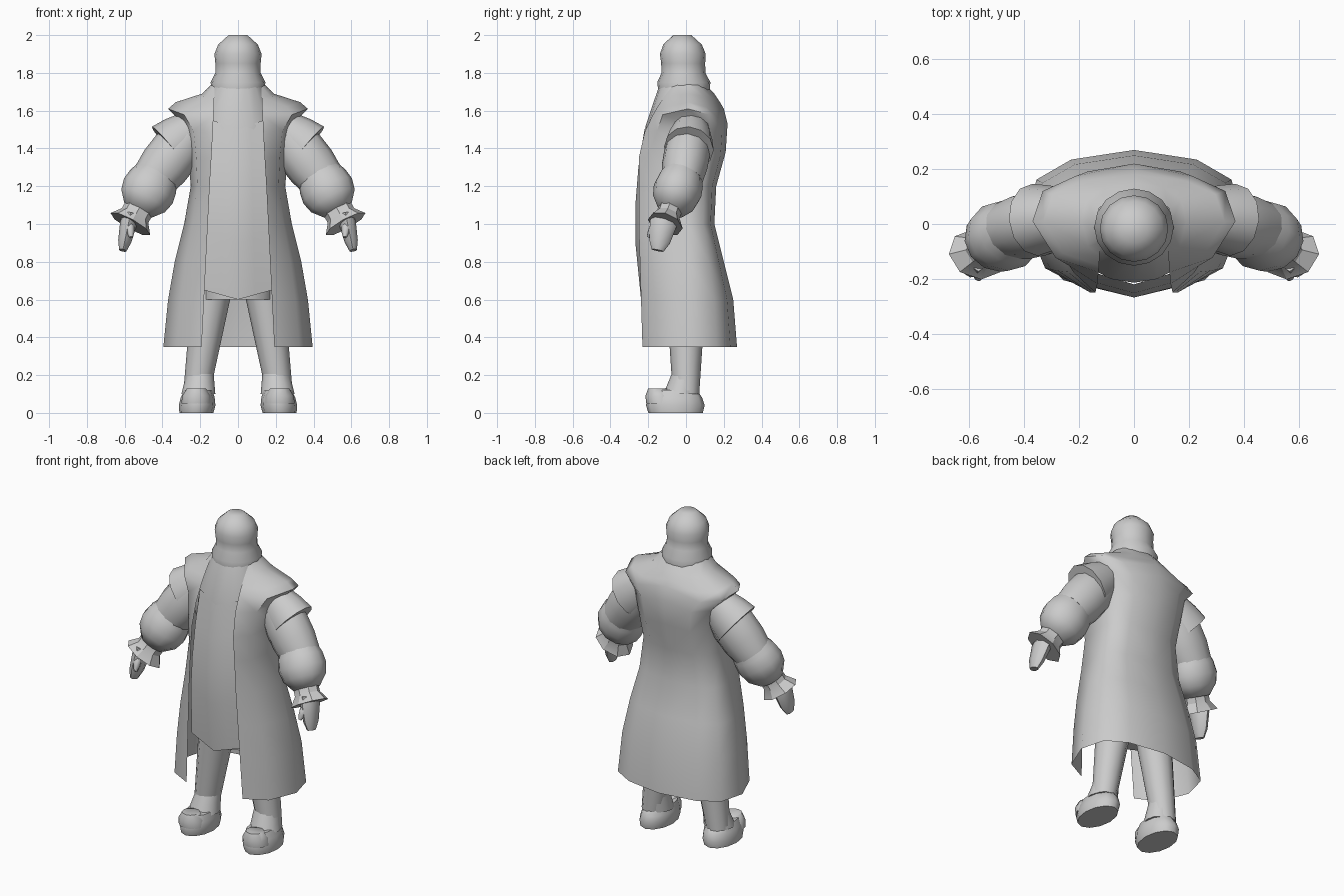
import bpy, bmesh, math
from mathutils import Vector

cube = bpy.data.objects.get("Cube")
if cube:
    bpy.data.objects.remove(cube, do_unlink=True)

GREY = (0.6, 0.6, 0.6, 1)
grey = bpy.data.materials.new("plain grey")
grey.use_nodes = True
grey.diffuse_color = GREY
grey.node_tree.nodes["Principled BSDF"].inputs["Base Color"].default_value = GREY


def loft(name, rings, closed=False, mirror=False, angle=60):
    """Skin a list of equal-length point rows."""
    bm = bmesh.new()
    rows = [[bm.verts.new(point) for point in ring] for ring in rings]
    count = len(rows[0])
    for lower, upper in zip(rows, rows[1:]):
        for i in range(count if closed else count - 1):
            j = (i + 1) % count
            bm.faces.new((lower[i], lower[j], upper[j], upper[i]))
    if closed:
        bm.faces.new(rows[0])
        bm.faces.new(rows[-1])
    bmesh.ops.recalc_face_normals(bm, faces=bm.faces)
    mesh = bpy.data.meshes.new(name)
    bm.to_mesh(mesh)
    bm.free()
    mesh.materials.append(grey)
    obj = bpy.data.objects.new(name, mesh)
    bpy.context.collection.objects.link(obj)
    if mirror:
        obj.modifiers.new("mirror", 'MIRROR')
    bpy.ops.object.select_all(action='DESELECT')
    obj.select_set(True)
    bpy.context.view_layer.objects.active = obj
    bpy.ops.object.shade_smooth_by_angle(angle=math.radians(angle))


def tube(name, start, end, radii, depth=1.0, sides=12, level=False, mirror=True, angle=60):
    """Evenly spaced elliptical rings from start to end; level keeps them horizontal."""
    start, end = Vector(start), Vector(end)
    axis = Vector((0, 0, 1)) if level else (end - start).normalized()
    across = Vector((0, 1, 0)).cross(axis).normalized()
    back = axis.cross(across)
    rings = []
    for step, radius in enumerate(radii):
        centre = start.lerp(end, step / (len(radii) - 1))
        turns = [math.tau * side / sides for side in range(sides)]
        rings.append([centre + radius * (across * math.cos(turn) + back * depth * math.sin(turn))
                      for turn in turns])
    loft(name, rings, closed=True, mirror=mirror, angle=angle)


def opening(z):
    """Half width of the gap between the coat's front edges."""
    return 0.21 - 0.05 * z


def coat_section(z, width, back):
    """Half outline of the coat, from its front edge round to the spine."""
    front = 1.4 * max(0, z - 1.38) ** 2 + 0.03 * max(0, 1 - z) - 0.25
    edge = opening(z)
    outline = [(edge, front), (edge + (width - edge) * 0.65, front * 0.7), (width, 0.01),
               (width * 0.9, back * 0.6), (width * 0.58, back * 0.87), (0, back)]
    # The shoulder cape arches down to front and back
    sag = 5 * max(0, z - 1.2)
    return [(x, y, z - sag * y * y * min(1, 4 * x)) for x, y in outline]


# Long open coat: height, half width, back
coat_rows = [(1.74, .14, .1), (1.69, .19, .15), (1.645, .33, .18), (1.61, .37, .2), (1.53, .29, .22),
             (1.38, .265, .21), (1.2, .25, .16), (1, .285, .15), (.8, .335, .2), (.6, .37, .25),
             (.35, .395, .27)]
loft("long_coat", [coat_section(*row) for row in coat_rows], mirror=True)

# Front panel with a pointed hem and neckline
panel = []
for z in (1.5, 1.3, 1.1, 0.9, 0.6):
    bulge = 0.2 * (z - 1) ** 2 - 0.27
    panel.append([(side * opening(z), bulge + 0.04 * abs(side), z + 0.05 * abs(side))
                  for side in (-1, -0.5, 0, 0.5, 1)])
loft("front_panel", panel)

# Body and head, with hair widening over the neck
tube("torso", (0, -.03, .6), (0, -.04, 1.75), (.19, .2, .2, .22, .22, .12),
     depth=.8, sides=16, level=True, mirror=False)
tube("head", (0, -.01, 1.7), (0, -.02, 2), (.14, .145, .12, .12, .125, .105, .05),
     depth=.97, sides=16, level=True, mirror=False)
tube("beard", (0, -.1, 1.64), (0, -.09, 1.8), (.04, .07, .08, .06), depth=.6, level=True, mirror=False)

# Arms: flared cap, upper sleeve, puffed sleeve, flared cuff, hand
tube("shoulder_cap", (.24, .03, 1.5), (.36, .015, 1.4), (.11, .135, .15), depth=.88, angle=40)
tube("upper_sleeve", (.27, .02, 1.46), (.45, -.02, 1.23), (.12, .135, .135, .12), depth=.9)
tube("puffed_sleeve", (.42, -.01, 1.28), (.53, -.08, 1.07), (.11, .135, .145, .13, .08), depth=.9)
tube("cuff", (.52, -.08, 1.09), (.57, -.11, 1), (.08, .08, .12), depth=.8, sides=8, angle=30)
tube("hand", (.57, -.11, 1.05), (.61, -.15, .86), (.04, .045, .04, .035, .02), depth=1.6, sides=8)
tube("thumb", (.575, -.16, 1), (.565, -.2, .93), (.02, .025, .02, .01), sides=6)

# Legs and boots
tube("leg", (.22, 0, .1), (.13, 0, .7), (.07, .08, .09, .1, .11), level=True)
tube("boot", (.22, -.055, 0), (.21, -.06, .12), (.09, .097, .09, .075), depth=1.6, level=True)
tube("toe_cap", (.22, -.13, .05), (.22, -.15, .13), (.08, .075, .05), level=True)
tube("ankle", (.21, -.03, .1), (.2, 0, .22), (.09, .08, .07), level=True)
